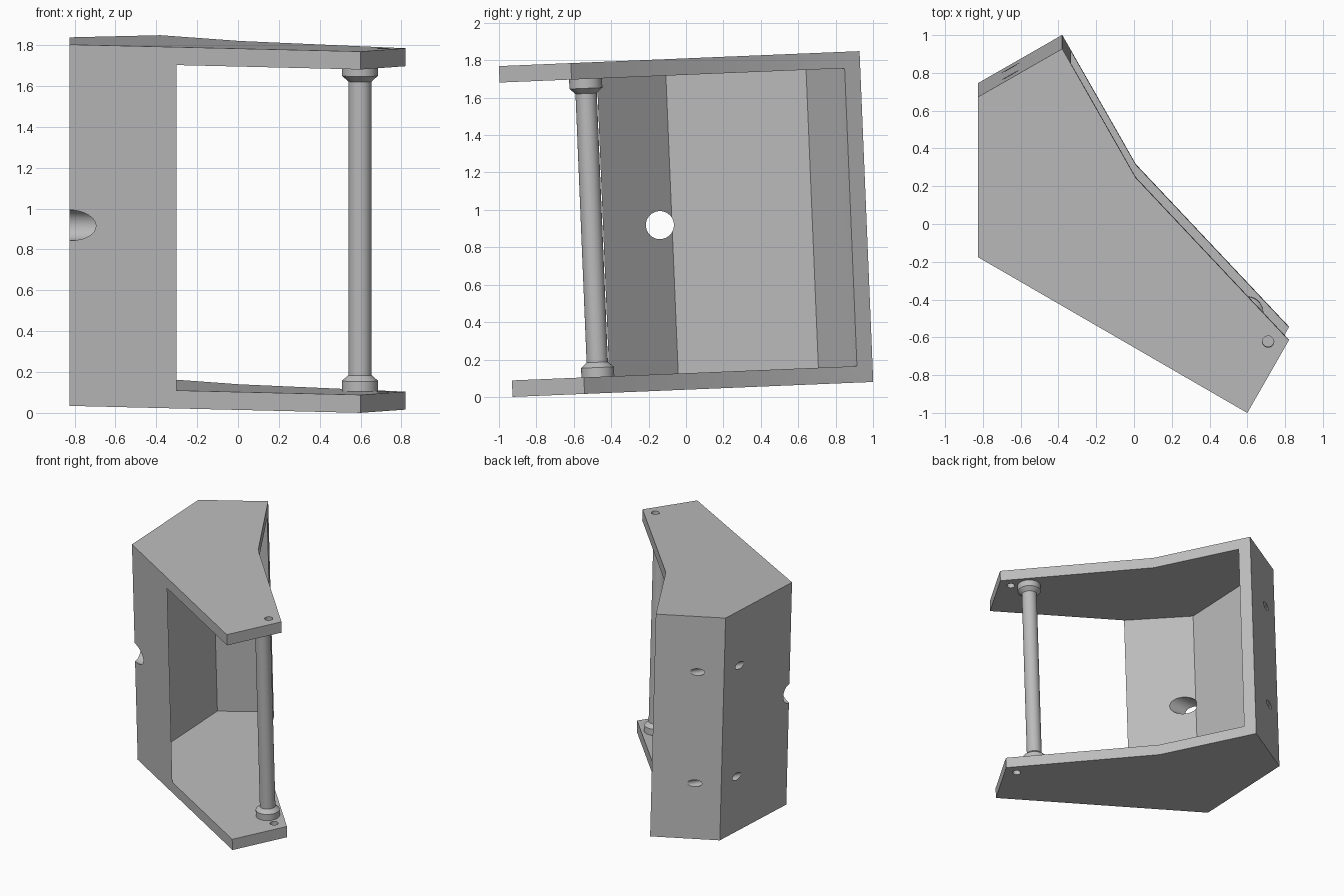
import bpy, bmesh, math
from mathutils import Matrix, Vector

if "Cube" in bpy.data.objects:
    bpy.data.objects.remove(bpy.data.objects["Cube"])

HEIGHT, PLATE = 1.77, 0.088
# The whole bracket leans slightly towards the front
LEAN = Matrix.Translation((0, -0.003, 0.0385)) @ Matrix.Rotation(math.radians(2.37), 4, "X")

grey = bpy.data.materials.new("plain_grey")
grey.use_nodes = True
grey.diffuse_color = (0.5, 0.5, 0.5, 1)
grey.node_tree.nodes["Principled BSDF"].inputs["Base Color"].default_value = (0.5, 0.5, 0.5, 1)


def finish(name, bm):
    bmesh.ops.recalc_face_normals(bm, faces=bm.faces)
    mesh = bpy.data.meshes.new(name)
    bm.to_mesh(mesh)
    bm.free()
    mesh.materials.append(grey)
    obj = bpy.data.objects.new(name, mesh)
    bpy.context.collection.objects.link(obj)
    return obj


def prism(name, outline, low, high):
    bm = bmesh.new()
    face = bm.faces.new([bm.verts.new((x, y, low)) for x, y in outline])
    new = bmesh.ops.extrude_face_region(bm, geom=[face])["geom"]
    bmesh.ops.translate(bm, vec=(0, 0, high - low),
                        verts=[v for v in new if isinstance(v, bmesh.types.BMVert)])
    return finish(name, bm)


def rod(name, start, end, radius, sides=48):
    start, end = Vector(start), Vector(end)
    axis = end - start
    place = Matrix.Translation((start + end) / 2) @ axis.to_track_quat("Z", "Y").to_matrix().to_4x4()
    bm = bmesh.new()
    bmesh.ops.create_cone(bm, cap_ends=True, segments=sides, radius1=radius,
                          radius2=radius, depth=axis.length, matrix=place)
    return finish(name, bm)


def lathe(name, profile, centre, sides=48):
    bm = bmesh.new()
    verts = [bm.verts.new((r, 0, z)) for r, z in profile]
    edges = [bm.edges.new(pair) for pair in zip(verts, verts[1:])]
    bmesh.ops.spin(bm, geom=verts + edges, axis=(0, 0, 1), cent=(0, 0, 0),
                   steps=sides, angle=math.tau)
    bmesh.ops.remove_doubles(bm, verts=bm.verts, dist=0.0005)
    bmesh.ops.translate(bm, verts=bm.verts, vec=(*centre, 0))
    return finish(name, bm)


def settle(obj):
    obj.data.transform(LEAN)
    bpy.ops.object.select_all(action="DESELECT")
    obj.select_set(True)
    bpy.context.view_layer.objects.active = obj
    bpy.ops.object.shade_smooth_by_angle(angle=math.radians(25))


# Bracket body: one solid block, hollowed to leave two plates and the side wall
body = prism("bracket_body", [(-0.825, -0.10), (0.6, -0.925), (0.82, -0.54),
                              (0.01, 0.32), (-0.38, 1.005), (-0.825, 0.75)], 0, HEIGHT)
cutters = [prism("cavity_cutter", [(0.5, -1.204), (-0.3, -0.404), (-0.68, -0.035), (-0.68, 0.715),
                                   (-0.335, 0.92), (-0.1, 1.056), (1.2, 1.056), (1.2, -1.204)],
                 PLATE, HEIGHT - PLATE)]

# Large cable hole through the side wall
cutters.append(rod("cable_cutter", (-1, -0.1, HEIGHT / 2), (-0.4, -0.1, HEIGHT / 2), 0.075))

# Slanted tie holes through the rear corner
for z in (HEIGHT / 4, HEIGHT * 3 / 4):
    middle, reach = Vector((-0.74, 0.70, z)), Vector((0.25, 0.433, 0))
    cutters.append(rod("tie_cutter", middle - reach, middle + reach, 0.027))

# Small screw holes in both plate tips
cutters.append(rod("screw_cutter", (0.71, -0.547, -0.2), (0.71, -0.547, HEIGHT + 0.2), 0.03))

for cutter in cutters:
    cutter.hide_render = True
    mod = body.modifiers.new("cut", "BOOLEAN")
    mod.operation, mod.solver, mod.object = "DIFFERENCE", "EXACT", cutter
    bpy.context.view_layer.objects.active = body
    bpy.ops.object.modifier_apply(modifier=mod.name)
    bpy.data.objects.remove(cutter)
settle(body)

# Post with a tapered collar at each end
low, high = PLATE, HEIGHT - PLATE
settle(lathe("post", [(0, low), (0.088, low), (0.088, low + 0.05), (0.057, low + 0.078),
                      (0.057, high - 0.078), (0.088, high - 0.05), (0.088, high), (0, high)],
             (0.597, -0.465)))
